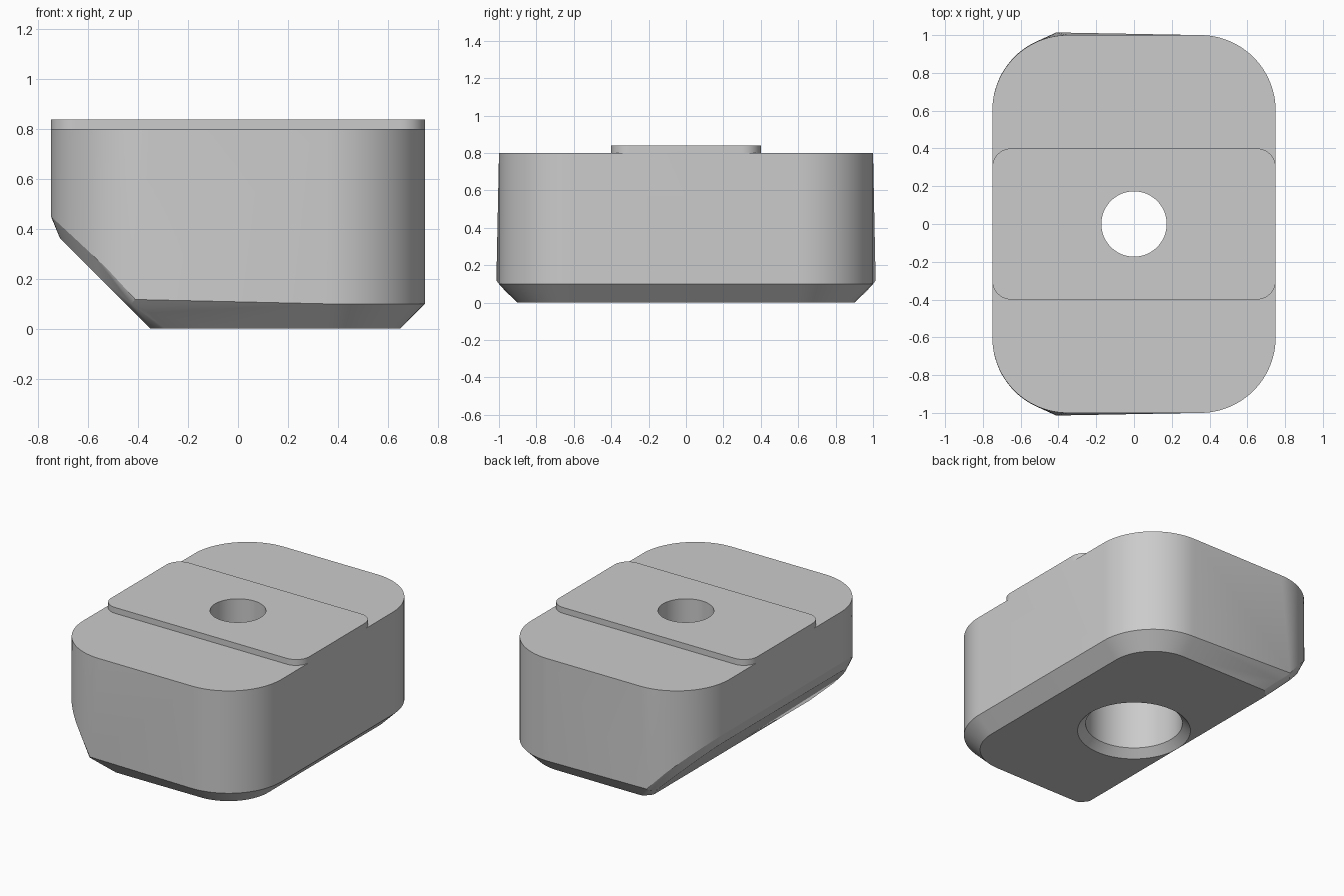
import bpy, bmesh, math
from mathutils import Vector

if "Cube" in bpy.data.objects:
    bpy.data.objects.remove(bpy.data.objects["Cube"], do_unlink=True)

grey = bpy.data.materials.new("plain grey")
grey.use_nodes = True
colour = (0.6, 0.6, 0.6, 1)
grey.diffuse_color = colour
grey.node_tree.nodes["Principled BSDF"].inputs["Base Color"].default_value = colour


def rounded_ring(hx, hy, r, z, steps=24):
    """Points of a rounded rectangle at height z."""
    pts = []
    for q, (sx, sy) in enumerate(((1, 1), (-1, 1), (-1, -1), (1, -1))):
        for i in range(steps + 1):
            a = math.pi / 2 * (q + i / steps)
            pts.append(Vector((sx * (hx - r) + r * math.cos(a),
                               sy * (hy - r) + r * math.sin(a), z)))
    return pts


def hull(points):
    """Convex solid around points, with flat regions merged."""
    bm = bmesh.new()
    for p in points:
        bm.verts.new(p)
    bmesh.ops.remove_doubles(bm, verts=bm.verts, dist=1e-5)
    res = bmesh.ops.convex_hull(bm, input=bm.verts)
    junk = set(res["geom_interior"]) | set(res["geom_unused"])
    bmesh.ops.delete(bm, geom=[g for g in junk if isinstance(g, bmesh.types.BMVert)],
                     context="VERTS")
    bmesh.ops.dissolve_limit(bm, angle_limit=math.radians(0.4),
                             verts=bm.verts, edges=bm.edges)
    bmesh.ops.recalc_face_normals(bm, faces=bm.faces)
    return bm


def slice_off(bm, co, no):
    """Cut away the side that no points to, and cap the cut."""
    res = bmesh.ops.bisect_plane(bm, geom=bm.verts[:] + bm.edges[:] + bm.faces[:],
                                 dist=1e-5, plane_co=co, plane_no=no, clear_outer=True)
    rim = [g for g in res["geom_cut"] if isinstance(g, bmesh.types.BMEdge)]
    bmesh.ops.holes_fill(bm, edges=rim)
    bmesh.ops.recalc_face_normals(bm, faces=bm.faces)
    return rim


def make_object(name, bm):
    mesh = bpy.data.meshes.new(name)
    bm.to_mesh(mesh)
    bm.free()
    mesh.materials.append(grey)
    ob = bpy.data.objects.new(name, mesh)
    bpy.context.collection.objects.link(ob)
    return ob


def combine(ob, other, operation):
    """Boolean with a helper, which is then removed."""
    mod = ob.modifiers.new(operation.lower(), "BOOLEAN")
    mod.operation, mod.object, mod.solver = operation, other, "EXACT"
    bpy.ops.object.select_all(action="DESELECT")
    bpy.context.view_layer.objects.active = ob
    ob.select_set(True)
    bpy.ops.object.modifier_apply(modifier=mod.name)
    bpy.data.objects.remove(other, do_unlink=True)


# Block with rounded corners and tapered lower edge, run on below the base
bm = hull(rounded_ring(0.75, 1, 0.4, 0.8) + rounded_ring(0.75, 1, 0.4, 0.1)
          + rounded_ring(0.55, 0.8, 0.2, -0.1))

# Slanted cut along one side
slant = Vector((-1, 0, -1)).normalized()
rim = slice_off(bm, (-0.35, 0, 0), slant)

# Small chamfer around the slanted cut
leg = 0.05
chamfer = []
rim_verts = {v for e in rim for v in e.verts}
for e in rim:
    a, b = (v.co for v in e.verts)
    if max(a.z, b.z) < -0.09:
        continue
    t = (b - a).normalized()
    mid = (a + b) / 2
    for f in e.link_faces:
        along = f.normal.cross(t).normalized()
        if along.dot(f.calc_center_median() - mid) < 0:
            along.negate()
        chamfer += [a + along * leg, b + along * leg]
bm2 = hull([v.co.copy() for v in bm.verts if v not in rim_verts] + chamfer)
bm.free()
slice_off(bm2, (0, 0, 0), Vector((0, 0, -1)))
body = make_object("block_body", bm2)

# Raised key across the top
key = make_object("raised_key", hull(rounded_ring(0.75, 0.4, 0.1, 0.8, 12)
                                     + rounded_ring(0.75, 0.4, 0.1, 0.84, 12)))
combine(body, key, "UNION")

# Stepped bore: through hole, wider counterbore and flared mouth below
profile = [(0.37, -0.02), (0.3, 0.05), (0.3, 0.5), (0.173, 0.5), (0.173, 1)]
bore = bmesh.new()
n = 64
rings = [[bore.verts.new((r * math.cos(math.tau * i / n), r * math.sin(math.tau * i / n), z))
          for i in range(n)] for r, z in profile]
for lo, hi in zip(rings, rings[1:]):
    for i in range(n):
        j = (i + 1) % n
        bore.faces.new((lo[i], lo[j], hi[j], hi[i]))
bore.faces.new(rings[0][::-1])
bore.faces.new(rings[-1])
bmesh.ops.recalc_face_normals(bore, faces=bore.faces)
cutter = make_object("bore_cutter", bore)
cutter.hide_render = True
combine(body, cutter, "DIFFERENCE")

bpy.ops.object.shade_smooth_by_angle(angle=math.radians(20))
